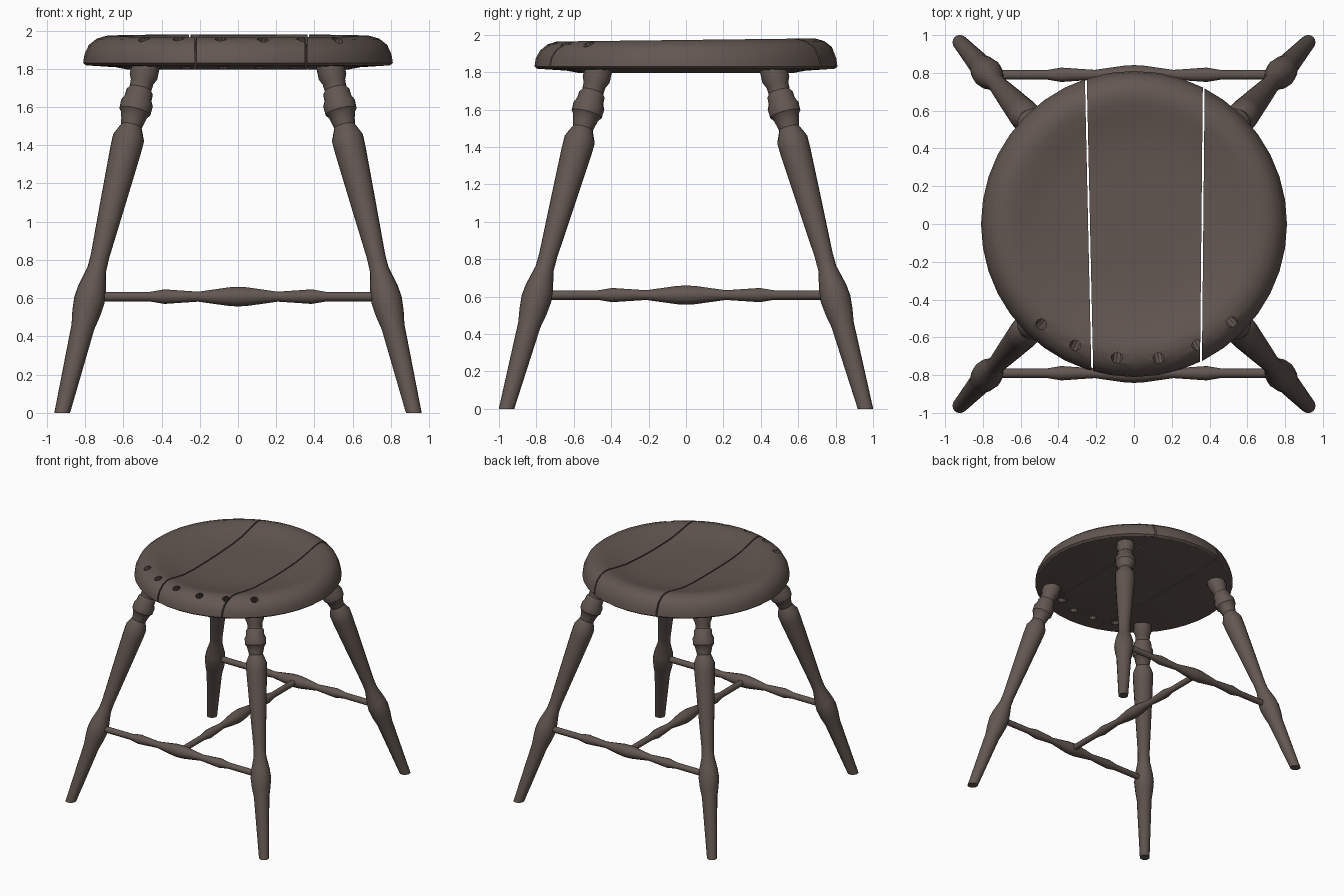
import bpy, bmesh, math
from mathutils import Vector, Matrix

cube = bpy.data.objects.get("Cube")
if cube:
    bpy.data.objects.remove(cube)

wood = bpy.data.materials.new("dark brown wood")
wood.use_nodes = True
COLOUR = (0.125, 0.095, 0.082, 1)
wood.diffuse_color = COLOUR
wood.node_tree.nodes["Principled BSDF"].inputs["Base Color"].default_value = COLOUR


def add_object(name, bm, angle=35):
    bmesh.ops.recalc_face_normals(bm, faces=bm.faces[:])
    mesh = bpy.data.meshes.new(name)
    bm.to_mesh(mesh)
    bm.free()
    mesh.materials.append(wood)
    obj = bpy.data.objects.new(name, mesh)
    bpy.context.collection.objects.link(obj)
    smooth(obj, angle)
    return obj


def smooth(obj, angle):
    bpy.ops.object.select_all(action='DESELECT')
    obj.select_set(True)
    bpy.context.view_layer.objects.active = obj
    bpy.ops.object.shade_smooth_by_angle(angle=math.radians(angle))


def turned(start, end, profile, sides):
    """Lathe a (fraction along axis, radius) profile between two points."""
    bm = bmesh.new()
    axis = end - start
    turn = Vector((0, 0, 1)).rotation_difference(axis).to_matrix()
    rings = []
    for t, r in profile:
        ring = []
        for i in range(sides):
            a = math.tau * i / sides
            offset = turn @ Vector((r * math.cos(a), r * math.sin(a), 0))
            ring.append(bm.verts.new(start + axis * t + offset))
        rings.append(ring)
    for low, high in zip(rings, rings[1:]):
        for i in range(sides):
            j = (i + 1) % sides
            bm.faces.new((low[i], low[j], high[j], high[i]))
    bm.faces.new(rings[0][::-1])
    bm.faces.new(rings[-1])
    return bm


def cut(bm, point, normal):
    """Remove everything on the normal side of a plane and cap the opening."""
    res = bmesh.ops.bisect_plane(bm, geom=bm.verts[:] + bm.edges[:] + bm.faces[:],
                                 plane_co=point, plane_no=normal, clear_outer=True)
    edges = [e for e in res["geom_cut"] if isinstance(e, bmesh.types.BMEdge)]
    bmesh.ops.edgeloop_fill(bm, edges=edges)


# Turned legs, splayed outwards, sawn level at the floor
LEG = [(-0.06, .038), (0, .04), (.45, .061), (.52, .074), (.59, .081), (.65, .074),
       (.75, .05), (.82, .049), (1.1, .066), (1.38, .082), (1.44, .083), (1.485, .062),
       (1.5, .055), (1.53, .062), (1.56, .07), (1.575, .083), (1.62, .085), (1.645, .072),
       (1.68, .07), (1.695, .058), (1.73, .06), (1.76, .074), (1.83, .072)]
for sx, side in ((1, "left"), (-1, "right")):
    for sy, end in ((-1, "front"), (1, "back")):
        foot = Vector((sx * .92, sy * .96, 0))
        head = Vector((sx * .485, sy * .47, 1.8))
        leg = turned(foot, head, [(z / 1.8, r) for z, r in LEG], 16)
        cut(leg, (0, 0, 0), (0, 0, -1))
        add_object(f"{end}_{side}_leg", leg)

# Stretchers: one front, one back, one joining them
HALF = [(-1, .025), (-.6, .025), (-.5, .038), (-.27, .026), (-.06, .049)]
BEADS = HALF + [(0, .051)] + [(-t, r) for t, r in reversed(HALF)]
BEADS = [((t + 1) / 2, r) for t, r in BEADS]
Z = .608
for name, a, b in (("front_stretcher", (-.77, -.79, Z), (.77, -.79, Z)),
                   ("back_stretcher", (-.77, .79, Z), (.77, .79, Z)),
                   ("middle_stretcher", (0, -.79, Z), (0, .79, Z))):
    add_object(name, turned(Vector(a), Vector(b), BEADS, 12))

# Dished round seat, split into three planks with narrow gaps
SEAT = [(.01, 1.795), (.57, 1.795), (.64, 1.808), (.795, 1.818), (.81, 1.83), (.803, 1.875),
        (.78, 1.925), (.74, 1.957), (.69, 1.972), (.64, 1.968), (.57, 1.95), (.47, 1.928),
        (.35, 1.916), (.18, 1.911), (.01, 1.91)]


def seat_plank(name, cuts):
    bm = turned(Vector((0, 0, 0)), Vector((0, 0, 1)), [(z, r) for r, z in SEAT], 40)
    for v in bm.verts:
        if v.co.z > 1.9:
            v.co.z += .012 * v.co.y
    for x, slope, keep in cuts:
        normal = Vector((1, -slope, 0)) * -keep
        cut(bm, (x + keep * .005, 0, 0), normal)
    return add_object(name, bm)


LEFT, RIGHT = (.362, .01), (-.238, -.022)
planks = [seat_plank("right_seat_plank", [(*RIGHT, -1)]),
          seat_plank("middle_seat_plank", [(*RIGHT, 1), (*LEFT, -1)]),
          seat_plank("left_seat_plank", [(*LEFT, 1)])]

# Slanted spindle holes along the front of the seat
bm = bmesh.new()
for x, y in ((-.49, -.53), (-.31, -.64), (-.09, -.705), (.13, -.71), (.335, -.64), (.52, -.52)):
    top = Vector((x, y, 1.95))
    low = Vector((x * .87, y * .87, 1.79))
    axis = top - low
    rot = axis.to_track_quat('Z', 'Y').to_matrix().to_4x4()
    bmesh.ops.create_cone(bm, cap_ends=True, segments=10, radius1=.03, radius2=.03, depth=.4,
                          matrix=Matrix.Translation((top + low) / 2) @ rot)
cutter = add_object("hole_cutter", bm)
cutter.hide_render = True
for plank in planks:
    mod = plank.modifiers.new("holes", 'BOOLEAN')
    mod.object, mod.operation, mod.solver = cutter, 'DIFFERENCE', 'EXACT'
    graph = bpy.context.evaluated_depsgraph_get()
    mesh = bpy.data.meshes.new_from_object(plank.evaluated_get(graph))
    plank.modifiers.clear()
    plank.data = mesh
    smooth(plank, 35)
bpy.data.objects.remove(cutter)
